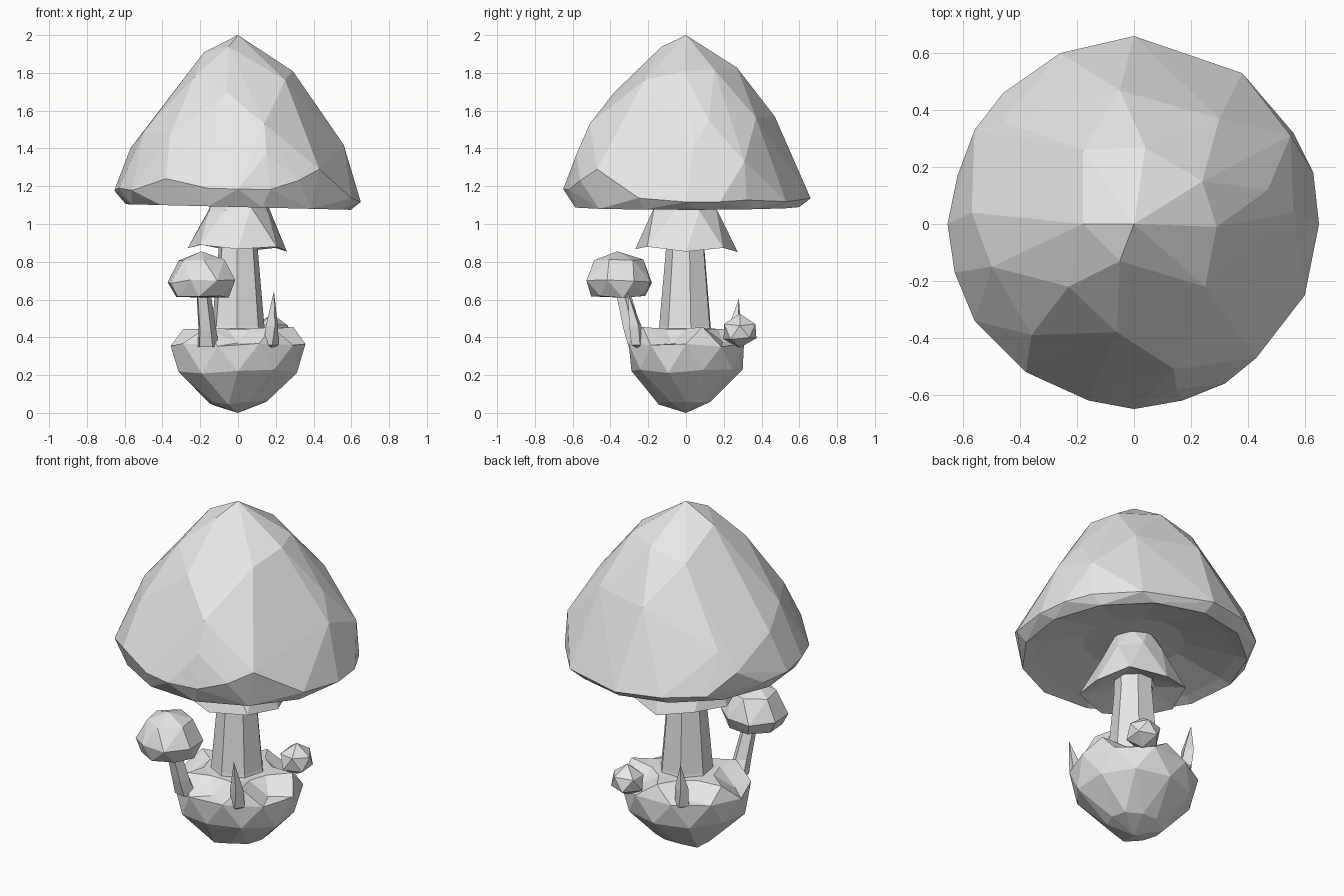
import bpy, bmesh, math, random
from mathutils import Vector

random.seed(4)
cube = bpy.data.objects.get("Cube")
if cube:
    bpy.data.objects.remove(cube, do_unlink=True)

SHADE = 0.8
clay = bpy.data.materials.new("pale_grey")
clay.use_nodes = True
clay.diffuse_color = (SHADE, SHADE, SHADE, 1)
clay.node_tree.nodes["Principled BSDF"].inputs["Base Color"].default_value = clay.diffuse_color


def finish(name, bm):
    bmesh.ops.recalc_face_normals(bm, faces=bm.faces)
    mesh = bpy.data.meshes.new(name)
    bm.to_mesh(mesh)
    bm.free()
    mesh.materials.append(clay)
    obj = bpy.data.objects.new(name, mesh)
    bpy.context.collection.objects.link(obj)
    return obj


def jitter(amount):
    return random.uniform(-amount, amount)


def ring(radius, z, sides, phase=0.0, center=(0, 0), squash=1.0, wobble=0.0, notch=(0, 0)):
    """Uneven polygon; notch pulls every other corner in and down."""
    points = []
    for i in range(sides):
        a = math.tau * (i + phase) / sides
        odd = i % 2
        r = radius - notch[0] * odd + jitter(wobble)
        points.append(Vector((center[0] + r * math.cos(a),
                              center[1] + r * math.sin(a) * squash,
                              z - notch[1] * odd + jitter(wobble))))
    return points


def hull(points):
    bm = bmesh.new()
    for p in points:
        bm.verts.new(p)
    out = bmesh.ops.convex_hull(bm, input=bm.verts[:])
    loose = {g for g in out["geom_interior"] + out["geom_unused"]
             if isinstance(g, bmesh.types.BMVert)}
    bmesh.ops.delete(bm, geom=list(loose), context="VERTS")
    return bm


def loft(name, rings, staggered=False, start=None, end=None):
    """Joins rings of equal size; start and end are optional closing points."""
    bm = bmesh.new()
    loops = [[bm.verts.new(p) for p in r] for r in rings]
    n = len(loops[0])
    for k, (a, b) in enumerate(zip(loops, loops[1:])):
        for i in range(n):
            j = (i + 1) % n
            if not staggered:
                bm.faces.new((a[i], a[j], b[j], b[i]))
            elif k % 2 == 0:
                bm.faces.new((a[i], a[j], b[i]))
                bm.faces.new((a[j], b[j], b[i]))
            else:
                bm.faces.new((a[i], a[j], b[j]))
                bm.faces.new((a[i], b[j], b[i]))
    for loop, tip in ((loops[0], start), (loops[-1], end)):
        if tip:
            v = bm.verts.new(tip)
            for i in range(n):
                bm.faces.new((loop[i], loop[(i + 1) % n], v))
    return finish(name, bm)


def dome(x, y):
    r = math.hypot(x, y)
    return Vector((x, y, 2 - .25 * r - 1.4 * r * r))


# Large cap: faceted dome, uneven shoulders and a rim that tucks under
crown = [(0, 0), (-.05, -.13), (-.18, 0), (.04, .27), (-.05, .47), (.3, .37), (.24, .15),
         (.29, -.01), (.25, -.22), (-.23, -.22), (-.06, -.38), (.47, .12), (.56, .04),
         (-.46, .36), (-.18, .26), (-.5, -.15), (-.36, -.39), (-.57, .04)]
shoulders = [(.14, -.51, 1.53), (.55, .31, 1.33), (-.56, .33, 1.27), (-.38, -.52, 1.24),
             (.32, -.56, 1.23), (.43, -.47, 1.29), (.15, -.58, 1.37)]
rim = [(0, .66), (.38, .53), (.56, .32), (.63, .18), (.65, 0), (.6, -.25), (.17, -.62),
       (0, -.65), (-.16, -.62), (-.56, -.34), (-.63, -.17), (-.655, 0), (-.62, .17),
       (-.46, .46), (-.26, .6)]
points = [dome(x, y) for x, y in crown]
points += [Vector(p) for p in shoulders]
points += [Vector((x, y, 1.16 - .04 * x - .02 * y + jitter(.02))) for x, y in rim]
points += [p - Vector((0, 0, .025 * p.x)) for p in ring(.6, 1.09, 13, .2)]
bm = hull(points)

# Hollow underside of the large cap
bm.normal_update()
floor = [f for f in bm.faces if f.normal.z < -.995]
bmesh.ops.delete(bm, geom=floor, context="FACES")
for scale, lift in ((.9, .02), (.5, .07)):
    edges = [e for e in bm.edges if e.is_boundary]
    out = bmesh.ops.extrude_edge_only(bm, edges=edges)["geom"]
    for v in (g for g in out if isinstance(g, bmesh.types.BMVert)):
        v.co = Vector((v.co.x * scale, v.co.y * scale, v.co.z + lift))
bmesh.ops.holes_fill(bm, edges=[e for e in bm.edges if e.is_boundary], sides=0)
finish("large_cap", bm)

# Main stem and its ragged skirt
loft("main_stem", [ring(r, z, 7, .2) for r, z in ((.16, .38), (.142, .46), (.105, .88), (.12, 1.2))])
loft("skirt", [ring(.12, 1.2, 8, 0, wobble=.01),
               ring(.17, 1.08, 8, .5, wobble=.015),
               ring(.265, .86, 8, 0, notch=(-.02, -.02), wobble=.012),
               ring(.11, .93, 8, .5)], staggered=True)

# Rounded rocky base: flat top with notches cut between the bumps
loft("base", [ring(.16, .05, 10, 0, squash=.9, wobble=.01),
              ring(.325, .22, 10, .5, squash=.92, wobble=.012),
              ring(.36, .36, 10, 0, squash=.88, wobble=.01),
              ring(.3, .45, 10, .5, squash=.92, notch=(.03, .08), wobble=.01),
              ring(.18, .445, 10, 0)],
     staggered=True, start=(0, 0, 0), end=(0, 0, .45))

# Small mushroom leaning out at the front
SMALL = (-.195, -.355)
points = [Vector((SMALL[0], SMALL[1] - .01, .855))]
for r, z, n in ((.125, .815, 6), (.185, .695, 8), (.145, .61, 7)):
    points += ring(r, z, n, random.random(), SMALL, wobble=.01)
finish("small_cap", hull(points))
loft("small_stem", [ring(r, z, 5, .1, c) for r, z, c in
                    ((.06, .35, (-.16, -.25)), (.05, .44, (-.165, -.285)), (.04, .64, (-.185, -.335)))])

# Round bud at the back
points = [Vector((.18, .285, .525)), Vector((.18, .285, .345))]
points += ring(.09, .465, 5, 0, (.18, .285), wobble=.006)
points += ring(.09, .395, 5, .5, (.18, .285), wobble=.006)
finish("bud", hull(points))

# Pointed shoots
for name, foot, tip in (("front_shoot", (.175, -.25), (.19, -.31, .645)),
                        ("back_shoot", (-.15, .25), (-.16, .28, .605))):
    loft(name, [ring(.04, .36, 4, .1, foot),
                ring(.036, .46, 4, .3, [f * .7 + t * .3 for f, t in zip(foot, tip)])],
         start=(foot[0], foot[1], .34), end=tip)
